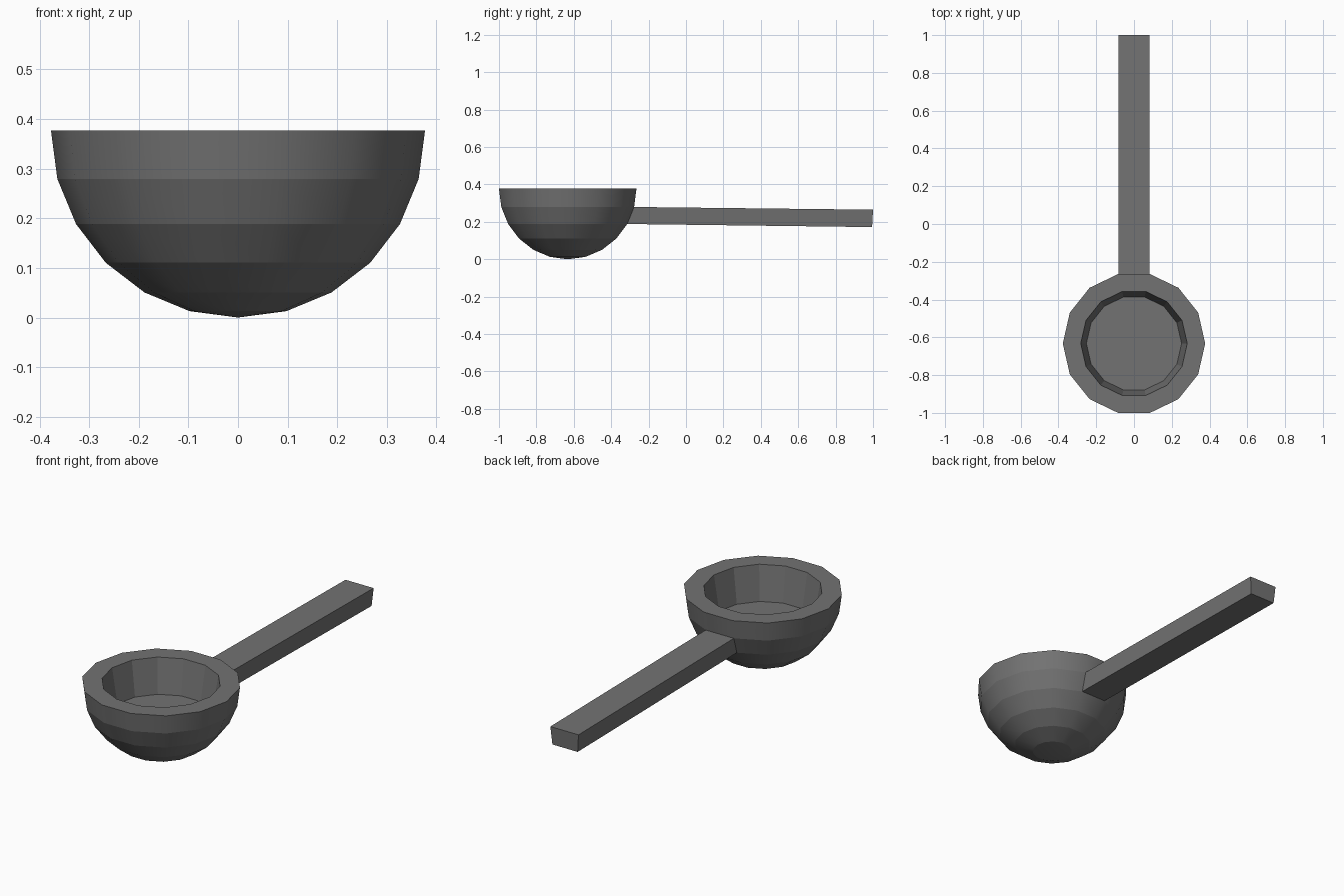
import bpy
import bmesh
from math import sin, cos, pi, radians
from mathutils import Vector

cube = bpy.data.objects.get("Cube")
if cube:
    bpy.data.objects.remove(cube, do_unlink=True)

SIDES = 14
RADIUS = 0.377
CENTRE = Vector((0, -0.6325, RADIUS))

grey = bpy.data.materials.new("dark_grey")
grey.use_nodes = True
colour = (0.17, 0.17, 0.17, 1)
grey.diffuse_color = colour
bsdf = next(n for n in grey.node_tree.nodes if n.type == 'BSDF_PRINCIPLED')
bsdf.inputs["Base Color"].default_value = colour


def point(r, z, i):
    a = 2 * pi * i / SIDES
    return CENTRE + Vector((r * cos(a), r * sin(a), z))


def sphere_ring(step):
    """Radius and height of a ring, counted down from the rim."""
    a = radians(15 * step)
    return RADIUS * cos(a), -RADIUS * sin(a)


def finish(bm, name):
    bmesh.ops.recalc_face_normals(bm, faces=bm.faces)
    mesh = bpy.data.meshes.new(name)
    bm.to_mesh(mesh)
    bm.free()
    mesh.materials.append(grey)
    obj = bpy.data.objects.new(name, mesh)
    bpy.context.collection.objects.link(obj)
    return obj


# Bowl: floor, inner wall, flat rim, then the outer half sphere
profile = [(0.252, -0.18), (0.282, 0)] + [sphere_ring(s) for s in range(6)]
bm = bmesh.new()
rings = [[bm.verts.new(point(r, z, i)) for i in range(SIDES)] for r, z in profile]
bm.faces.new(rings[0])
for level, (a, b) in enumerate(zip(rings, rings[1:])):
    for i in range(SIDES):
        j = (i + 1) % SIDES
        face = bm.faces.new((a[i], a[j], b[j], b[i]))
        face.smooth = level > 1
tip = bm.verts.new(CENTRE - Vector((0, 0, RADIUS)))
for i in range(SIDES):
    bm.faces.new((rings[-1][i], rings[-1][(i + 1) % SIDES], tip)).smooth = True
# Each band is smooth around the bowl but creased against its neighbours
for ring in rings:
    for i in range(SIDES):
        bm.edges.get((ring[i], ring[(i + 1) % SIDES])).smooth = False
finish(bm, "bowl")

# Handle: drawn out from the rearmost panel of the second band
bm = bmesh.new()
upper, lower = sphere_ring(1), sphere_ring(2)
start = [point(*upper, 3), point(*upper, 4), point(*lower, 4), point(*lower, 3)]
ends = [(1.0, 0.265), (1.0, 0.265), (0.995, 0.172), (0.995, 0.172)]
near = [bm.verts.new(p) for p in start]
far = [bm.verts.new((p.x, y, z)) for p, (y, z) in zip(start, ends)]
bm.faces.new(far)
for i in range(4):
    j = (i + 1) % 4
    bm.faces.new((near[i], near[j], far[j], far[i]))
finish(bm, "handle")
